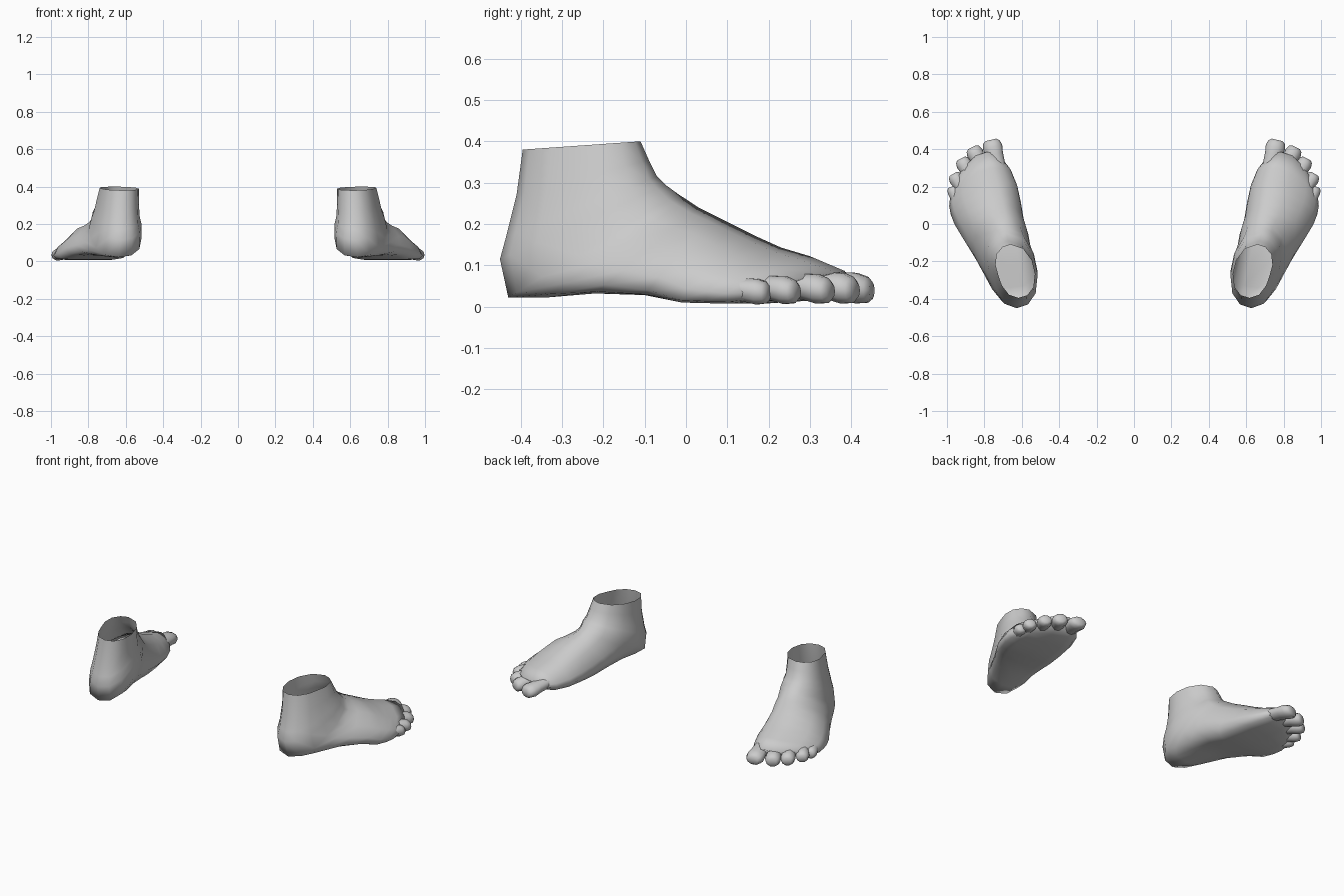
import bpy, bmesh
from math import cos, sin, tau
from mathutils import Vector

if "Cube" in bpy.data.objects:
    bpy.data.objects.remove(bpy.data.objects["Cube"], do_unlink=True)

skin = bpy.data.materials.new("plain_grey")
skin.use_nodes = True
grey = (0.6, 0.6, 0.6, 1)
skin.diffuse_color = grey
skin.node_tree.nodes["Principled BSDF"].inputs["Base Color"].default_value = grey

# Outlines from the crest round the inner side: (inner to outer, top to bottom)
ANKLE = [(.62, 0), (.3, .08), (.08, .3), (0, .55), (.04, .8), (.19, .95), (.42, 1),
         (.66, .94), (.84, .77), (.94, .55), (1, .38), (.97, .18), (.82, .05)]
FOREFOOT = [(.3, 0), (.13, .2), (.02, .55), (0, .75), (.06, .95), (.2, 1), (.5, 1),
            (.8, 1), (.95, .97), (1, .82), (.95, .56), (.8, .27), (.55, .08)]

# Sections: top y z, bottom y z, inner x, outer x, forefoot blend, sweep back
SECTIONS = [
    (-.11, .40, -.395, .38, .53, .74, 0, 0),
    (-.09, .355, -.41, .27, .53, .757, 0, 0),
    (-.07, .315, -.435, .17, .525, .772, 0, 0),
    (-.05, .295, -.45, .115, .515, .785, 0, 0),
    (-.02, .273, -.43, .022, .515, .80, .15, 0),
    (.0, .26, -.34, .022, .53, .825, .4, 0),
    (.03, .24, -.22, .032, .55, .87, .65, 0),
    (.06, .225, -.1, .028, .565, .925, .85, 0),
    (.11, .2, 0, .01, .59, .96, 1, .3),
    (.17, .17, .1, .008, .605, .98, 1, .9),
    (.23, .143, .2, .008, .625, .988, 1, 1.7),
    (.30, .122, .29, .014, .66, .985, 1, 3.2),
    (.385, .086, .355, .035, .715, .96, 1, 5),
]

# Toes: base, tip, half width, half height
TOES = {
    "big_toe": ((.722, .26, .068), (.765, .45, .039), .052, .038),
    "second_toe": ((.79, .26, .066), (.866, .41, .039), .044, .038),
    "third_toe": ((.845, .2, .064), (.925, .35, .037), .041, .036),
    "fourth_toe": ((.885, .13, .058), (.967, .268, .035), .038, .034),
    "little_toe": ((.92, .06, .05), (.973, .2, .033), .034, .032),
}
TOE_SHAPE = [(0, .75), (.35, .9), (.6, .92), (.8, 1.02), (.94, .86), (1, .55)]


def loft(name, rings, side):
    """Skin a list of rings, close the last one and place it on one side."""
    bm = bmesh.new()
    loops = [[bm.verts.new((p[0] * side, p[1], p[2])) for p in r] for r in rings]
    n = len(rings[0])
    for a, b in zip(loops, loops[1:]):
        for i in range(n):
            j = (i + 1) % n
            bm.faces.new((a[i], a[j], b[j], b[i]))
    bm.faces.new(loops[-1])
    bmesh.ops.recalc_face_normals(bm, faces=bm.faces)
    mesh = bpy.data.meshes.new(name)
    bm.to_mesh(mesh)
    bm.free()
    mesh.materials.append(skin)
    for f in mesh.polygons:
        f.use_smooth = True
    obj = bpy.data.objects.new(name, mesh)
    bpy.context.collection.objects.link(obj)


def foot_ring(ty, tz, by, bz, xin, xout, blend, sweep):
    ring = []
    crest = xin + .3 * (xout - xin)
    for a, f in zip(ANKLE, FOREFOOT):
        s, u = Vector(a).lerp(Vector(f), blend)
        x = xin + s * (xout - xin)
        y = ty + u * (by - ty) - sweep * max(0, x - crest) ** 2
        ring.append((x, y, tz + u * (bz - tz)))
    return ring


def toe_rings(base, tip, rx, rz):
    base, tip = Vector(base), Vector(tip)
    across = (tip - base).cross(Vector((0, 0, 1))).normalized()
    rings = []
    for t, k in TOE_SHAPE:
        c = base.lerp(tip, t)
        rings.append([c + across * (rx * k * cos(i * tau / 10))
                      + Vector((0, 0, rz * k * sin(i * tau / 10))) for i in range(10)])
    return rings


# Both feet, open at the ankle
for label, side in (("left", 1), ("right", -1)):
    loft(label + "_foot", [foot_ring(*s) for s in SECTIONS], side)
    for toe, spec in TOES.items():
        loft(label + "_" + toe, toe_rings(*spec), side)
